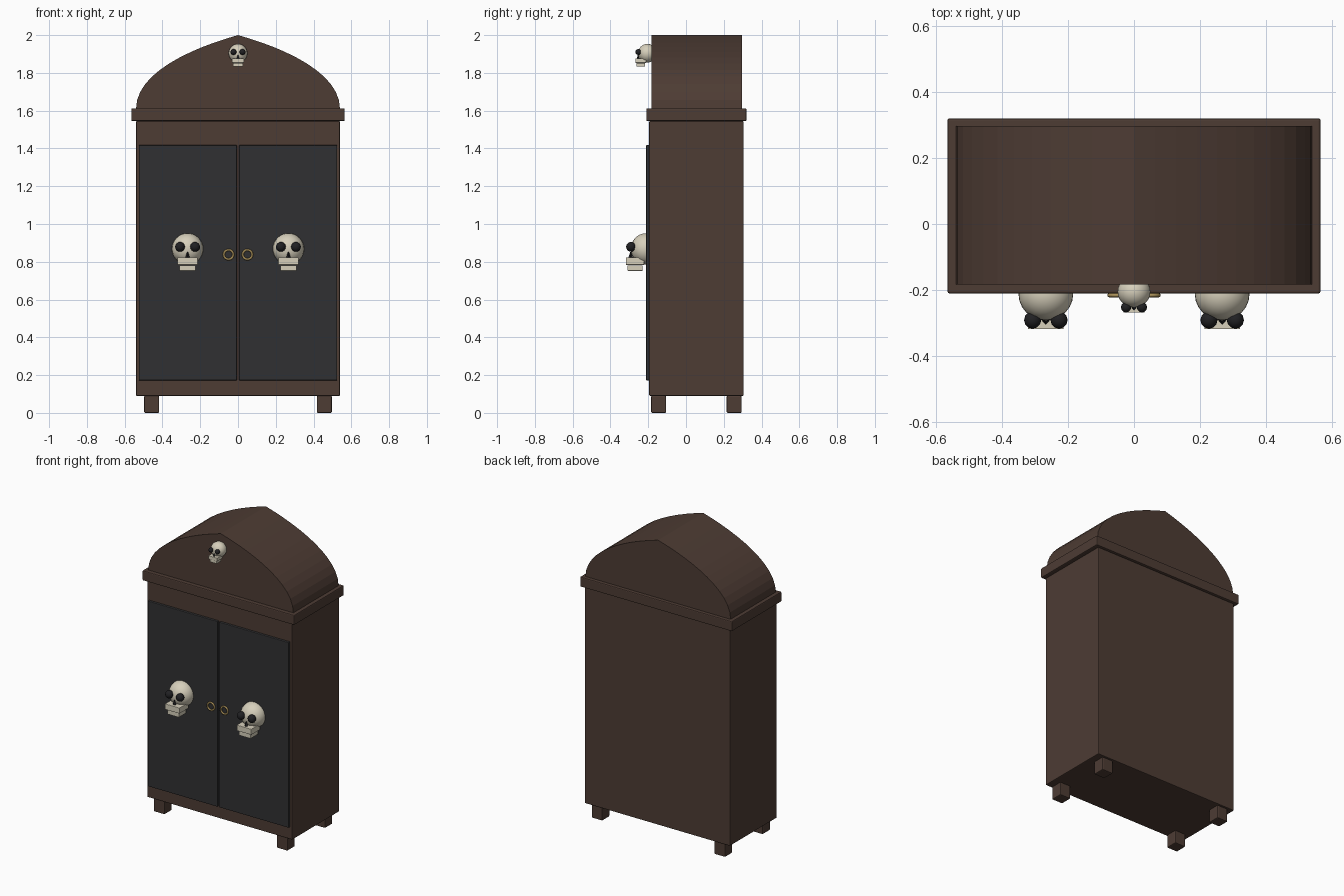
import bpy, bmesh
from math import pi
from mathutils import Vector, Matrix

if "Cube" in bpy.data.objects:
    bpy.data.objects.remove(bpy.data.objects["Cube"])


def material(name, rgb):
    m = bpy.data.materials.new(name)
    m.diffuse_color = (*rgb, 1)
    m.use_nodes = True
    m.node_tree.nodes["Principled BSDF"].inputs["Base Color"].default_value = m.diffuse_color
    return m


WOOD = material("dark_wood", (0.075, 0.045, 0.034))
PANEL = material("black_panel", (0.03, 0.03, 0.032))
BONE = material("bone", (0.68, 0.63, 0.50))
SOCKET = material("socket", (0.015, 0.015, 0.017))
BRASS = material("brass", (0.40, 0.28, 0.10))


def finish(name, bm, mat, bevel=0, smooth=False):
    bmesh.ops.recalc_face_normals(bm, faces=bm.faces)
    me = bpy.data.meshes.new(name)
    bm.to_mesh(me)
    bm.free()
    me.materials.append(mat)
    if smooth:
        me.shade_smooth()
    ob = bpy.data.objects.new(name, me)
    bpy.context.collection.objects.link(ob)
    if bevel:
        mod = ob.modifiers.new("bevel", 'BEVEL')
        mod.width = bevel
        mod.segments = 2
        mod.limit_method = 'ANGLE'
        mod.angle_limit = 0.8
    return ob


def box(name, x, y, z, mat, bevel=0.0):
    """Box from (min, max) pairs on each axis."""
    bm = bmesh.new()
    bmesh.ops.create_cube(bm, size=1)
    for v in bm.verts:
        v.co = Vector([(a + b) / 2 + c * (b - a) for (a, b), c in zip((x, y, z), v.co)])
    return finish(name, bm, mat, bevel)


def ball(name, centre, radii, mat, u, v, smooth):
    bm = bmesh.new()
    bmesh.ops.create_uvsphere(bm, u_segments=u, v_segments=v, radius=1,
                              matrix=Matrix.Translation(centre) @ Matrix.Diagonal((*radii, 1)))
    return finish(name, bm, mat, smooth=smooth)


def skull(name, x, y, z, s):
    """Cranium centred at x, y, z with eyes, nose and jaws."""
    def block(part, w, y0, y1, z0, z1, mat):
        box(f"{name}_{part}", (x - w * s, x + w * s), (y + y0 * s, y + y1 * s),
            (z + z0 * s, z + z1 * s), mat, 0.002 * s)
    ball(name + "_cranium", (x, y, z), (0.083 * s, 0.08 * s, 0.083 * s), BONE, 24, 16, True)
    for side, k in (("left", -1), ("right", 1)):
        ball(f"{name}_{side}_eye", (x + k * 0.04 * s, y - 0.079 * s, z + 0.011 * s),
             (0.026 * s,) * 3, SOCKET, 12, 8, True)
    block("upper_jaw", 0.054, -0.106, -0.01, -0.084, -0.046, BONE)
    block("lower_jaw", 0.043, -0.097, -0.018, -0.116, -0.088, BONE)
    # nose: small dark pyramid
    bm = bmesh.new()
    bmesh.ops.create_cone(bm, cap_ends=True, segments=4, radius1=0.012 * s, radius2=0.003 * s,
                          depth=0.03 * s, matrix=Matrix.Translation((x, y - 0.081 * s, z - 0.032 * s)))
    finish(name + "_nose", bm, SOCKET)


# cabinet carcass and cornice
box("cabinet_body", (-0.54, 0.54), (-0.195, 0.305), (0.09, 1.545), WOOD, 0.005)
box("cornice", (-0.565, 0.565), (-0.21, 0.32), (1.545, 1.612), WOOD, 0.006)

# feet
for sx in (-1, 1):
    for label, yc in (("front", -0.145), ("back", 0.255)):
        xc = sx * 0.457
        box(f"{label}_foot", (xc - 0.04, xc + 0.04), (yc - 0.04, yc + 0.04), (0, 0.09), WOOD, 0.006)

# pointed arch pediment: half profile is a cubic curve, mirrored
P = [Vector(p) for p in ((0.54, 1.61), (0.54, 1.80), (0.25, 1.93), (0, 2.0))]
N = 12
half = []
for i in range(N + 1):
    t = i / N
    half.append(P[0] * (1 - t)**3 + P[1] * 3 * t * (1 - t)**2 + P[2] * 3 * t * t * (1 - t) + P[3] * t**3)
profile = half + [Vector((-p.x, p.y)) for p in reversed(half[:-1])]
bm = bmesh.new()
face = bm.faces.new([bm.verts.new((p.x, -0.183, p.y)) for p in profile])
ext = bmesh.ops.extrude_face_region(bm, geom=[face], use_keep_orig=True)
bmesh.ops.translate(bm, vec=(0, 0.48, 0),
                    verts=[g for g in ext["geom"] if isinstance(g, bmesh.types.BMVert)])
finish("arched_pediment", bm, WOOD)

# doors with ring handles and skull ornaments
for side, k in (("left", -1), ("right", 1)):
    box(f"{side}_door", tuple(sorted((k * 0.006, k * 0.525))), (-0.211, -0.19),
        (0.172, 1.418), PANEL, 0.004)
    bpy.ops.mesh.primitive_torus_add(location=(k * 0.05, -0.216, 0.838), rotation=(pi / 2, 0, 0),
                                     major_radius=0.025, minor_radius=0.006,
                                     major_segments=24, minor_segments=8)
    ring = bpy.context.object
    ring.name = f"{side}_ring_handle"
    ring.data.materials.append(BRASS)
    ring.data.shade_smooth()
    skull(f"{side}_skull", k * 0.267, -0.212, 0.868, 1.0)
skull("top_skull", 0, -0.205, 1.904, 0.6)
